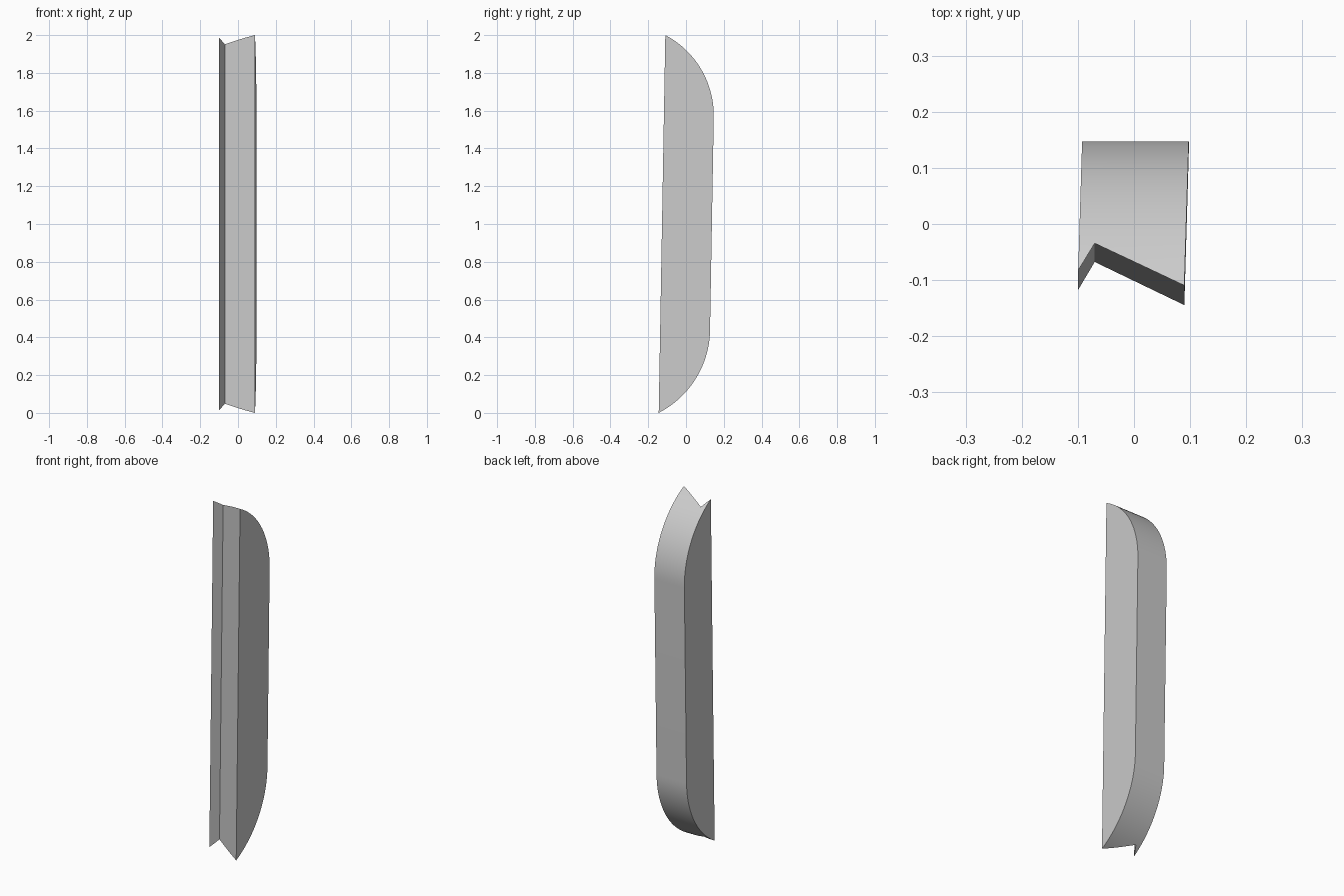
import bpy, bmesh, math
from mathutils import Matrix, Vector

if "Cube" in bpy.data.objects:
    bpy.data.objects.remove(bpy.data.objects["Cube"], do_unlink=True)

grey = bpy.data.materials.new("plain grey")
grey.use_nodes = True
grey.diffuse_color = (0.6, 0.6, 0.6, 1)
grey.node_tree.nodes["Principled BSDF"].inputs["Base Color"].default_value = (0.6, 0.6, 0.6, 1)


def prism(name, outline, sweep):
    """Extrude a closed outline of 3D points along a vector."""
    bm = bmesh.new()
    face = bm.faces.new([bm.verts.new(p) for p in outline])
    grown = bmesh.ops.extrude_face_region(bm, geom=[face])["geom"]
    bmesh.ops.translate(bm, verts=[v for v in grown if isinstance(v, bmesh.types.BMVert)], vec=sweep)
    bmesh.ops.recalc_face_normals(bm, faces=bm.faces)
    mesh = bpy.data.meshes.new(name)
    bm.to_mesh(mesh)
    bm.free()
    mesh.materials.append(grey)
    obj = bpy.data.objects.new(name, mesh)
    bpy.context.collection.objects.link(obj)
    return obj


# Upright bar: flat back, rounded upper and lower ends, swept across its width
left, right, back, radius, rise = -0.0965, 0.0935, 0.137, 0.49, 0.565
sweep_angle, steps = math.radians(67), 24
arc = []
for i in range(steps + 1):
    a = sweep_angle * i / steps
    arc.append((back - radius + radius * math.cos(a), rise + radius * math.sin(a)))
profile = [(y, 1 + h) for y, h in reversed(arc)] + [(y, 1 - h) for y, h in arc]
bar = prism("notched_bar", [(left, y, z) for y, z in profile], Vector((right - left, 0, 0)))

# Uneven V groove down the front
notch = Vector((-0.0685, -0.051))
ridge_right = notch + (Vector((right, -0.127)) - notch) * 2
ridge_left = notch + (Vector((left, -0.10)) - notch) * 6
groove = [notch, ridge_right, Vector((ridge_right.x, -0.5)), Vector((ridge_left.x, -0.5)), ridge_left]
cutter = prism("groove_cutter", [(p.x, p.y, -0.5) for p in groove], Vector((0, 0, 3)))
cutter.hide_render = True

bpy.ops.object.select_all(action="DESELECT")
bpy.context.view_layer.objects.active = bar
bar.select_set(True)
cut = bar.modifiers.new("groove", "BOOLEAN")
cut.operation, cut.solver, cut.object = "DIFFERENCE", "EXACT", cutter
bpy.ops.object.modifier_apply(modifier=cut.name)
bpy.data.objects.remove(cutter, do_unlink=True)

# Slight backward lean and sideways skew
skew = Matrix.Identity(4)
skew[0][1] = 0.03
skew[1][2] = 0.0175
skew[1][3] = -0.0175
bar.data.transform(skew)

bpy.ops.object.shade_smooth_by_angle(angle=math.radians(25))
